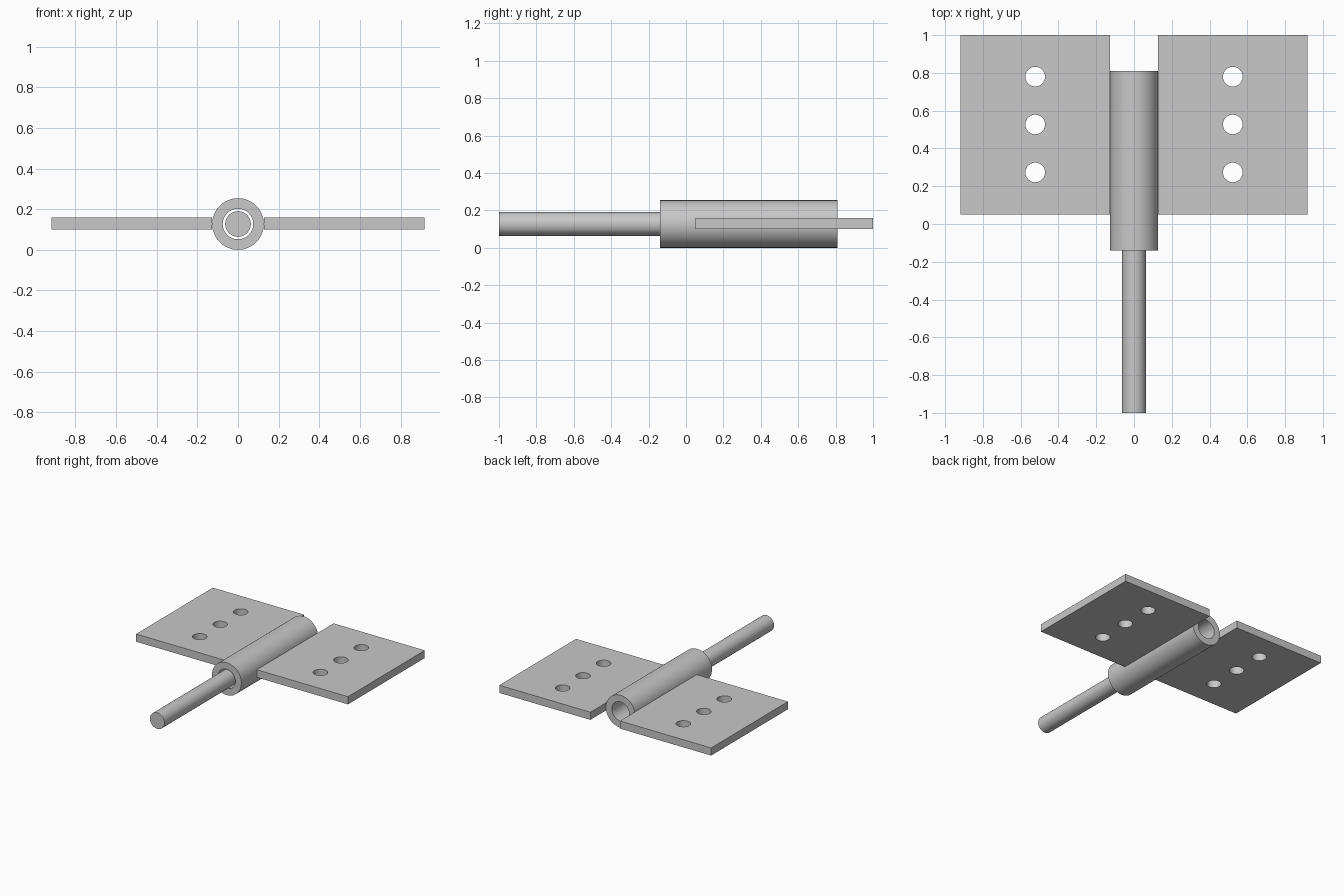
import bpy, bmesh, math
from mathutils import Vector, Matrix

cube = bpy.data.objects.get("Cube")
if cube:
    bpy.data.objects.remove(cube, do_unlink=True)

AXIS_Z = 0.127
SEGMENTS = 64

steel = bpy.data.materials.new("grey_steel")
steel.use_nodes = True
grey = (0.58, 0.58, 0.58, 1)
steel.diffuse_color = grey
steel.node_tree.nodes["Principled BSDF"].inputs["Base Color"].default_value = grey


def finish(obj):
    """Weld, fix normals, colour and shade one part."""
    bm = bmesh.new()
    bm.from_mesh(obj.data)
    bmesh.ops.remove_doubles(bm, verts=bm.verts, dist=0.0001)
    bmesh.ops.recalc_face_normals(bm, faces=bm.faces)
    bm.to_mesh(obj.data)
    bm.free()
    obj.data.materials.clear()
    obj.data.materials.append(steel)
    bpy.ops.object.select_all(action='DESELECT')
    obj.select_set(True)
    bpy.context.view_layer.objects.active = obj
    bpy.ops.object.shade_smooth_by_angle(angle=math.radians(30))


def lathe(name, profile, closed):
    """Spin (radius, y) points around the hinge axis."""
    bm = bmesh.new()
    verts = [bm.verts.new((r, y, AXIS_Z)) for r, y in profile]
    edges = [bm.edges.new(pair) for pair in zip(verts, verts[1:])]
    if closed:
        edges.append(bm.edges.new((verts[-1], verts[0])))
    bmesh.ops.spin(bm, geom=verts + edges, cent=(0, 0, AXIS_Z), axis=(0, 1, 0),
                   angle=math.tau, steps=SEGMENTS, use_merge=True)
    mesh = bpy.data.meshes.new(name)
    bm.to_mesh(mesh)
    bm.free()
    obj = bpy.data.objects.new(name, mesh)
    bpy.context.collection.objects.link(obj)
    finish(obj)


def leaf(name, side):
    """Flat plate with three screw holes, cut from a filled outline."""
    curve = bpy.data.curves.new(name, 'CURVE')
    curve.dimensions = '2D'
    curve.fill_mode = 'BOTH'
    curve.extrude = 0.03
    outlines = [[(0.128, 0.05), (0.918, 0.05), (0.918, 1), (0.128, 1)]]
    for y in (0.273, 0.527, 0.78):
        outlines.append([(0.523 + 0.052 * math.cos(math.tau * i / 48),
                          y + 0.052 * math.sin(math.tau * i / 48)) for i in range(48)])
    for outline in outlines:
        spline = curve.splines.new('POLY')
        spline.points.add(len(outline) - 1)
        spline.use_cyclic_u = True
        for point, (x, y) in zip(spline.points, outline):
            point.co = (side * x, y, 0, 1)
    source = bpy.data.objects.new(name + "_outline", curve)
    bpy.context.collection.objects.link(source)
    bpy.context.view_layer.update()
    evaluated = source.evaluated_get(bpy.context.evaluated_depsgraph_get())
    mesh = bpy.data.meshes.new_from_object(evaluated)
    bpy.data.objects.remove(source, do_unlink=True)
    mesh.transform(Matrix.Translation(Vector((0, 0, AXIS_Z + 0.003))))
    obj = bpy.data.objects.new(name, mesh)
    bpy.context.collection.objects.link(obj)
    finish(obj)


# Hollow knuckle barrel
lathe("barrel", [(0.127, -0.14), (0.127, 0.81), (0.075, 0.81), (0.075, -0.14)], True)

# Pin, partly drawn out of the barrel
lathe("pin", [(0, -1), (0.063, -1), (0.063, -0.05), (0, -0.05)], False)

# Two mounting leaves
leaf("left_leaf", 1)
leaf("right_leaf", -1)
